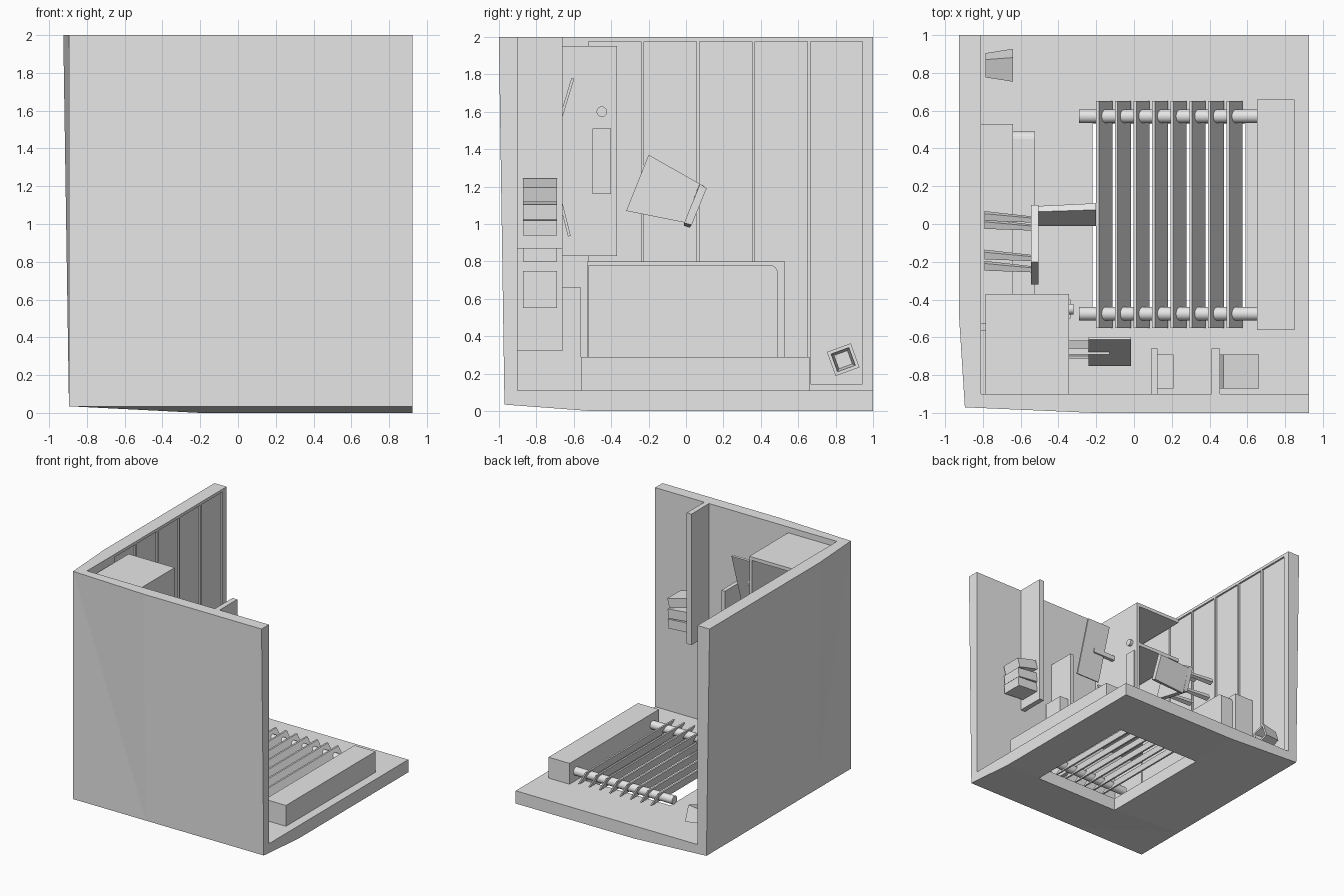
import bpy, bmesh, math
from mathutils import Vector, Matrix

old = bpy.data.objects.get("Cube")
if old:
    bpy.data.objects.remove(old, do_unlink=True)

mat = bpy.data.materials.new("plain_grey")
mat.use_nodes = True
GREY = (0.8, 0.8, 0.8, 1)
mat.diffuse_color = GREY
mat.node_tree.nodes["Principled BSDF"].inputs["Base Color"].default_value = GREY


def finish(bm, name):
    bmesh.ops.recalc_face_normals(bm, faces=bm.faces)
    me = bpy.data.meshes.new(name)
    bm.to_mesh(me)
    bm.free()
    me.materials.append(mat)
    ob = bpy.data.objects.new(name, me)
    bpy.context.scene.collection.objects.link(ob)
    return ob


def box(name, x, y, z, rot=None):
    """Box from ranges, optionally turned about its centre."""
    bm = bmesh.new()
    bmesh.ops.create_cube(bm, size=1)
    size = Vector((x[1] - x[0], y[1] - y[0], z[1] - z[0]))
    mid = Vector((x[0] + x[1], y[0] + y[1], z[0] + z[1])) / 2
    turn = Matrix.Rotation(math.radians(rot[0]), 4, rot[1]) if rot else Matrix()
    bm.transform(Matrix.Translation(mid) @ turn @ Matrix.Diagonal(size).to_4x4())
    return finish(bm, name)


def prism(name, outline, x0, x1, end=None):
    """Prism along x from a (y, z) outline; end gives another far outline."""
    bm = bmesh.new()
    a = [bm.verts.new((x0, y, z)) for y, z in outline]
    b = [bm.verts.new((x1, y, z)) for y, z in (end or outline)]
    bm.faces.new(a)
    bm.faces.new(b)
    for i in range(len(a)):
        j = (i + 1) % len(a)
        bm.faces.new((a[i], a[j], b[j], b[i]))
    return finish(bm, name)


def rod(name, x0, x1, y, z, r):
    bm = bmesh.new()
    bmesh.ops.create_cone(bm, cap_ends=True, segments=20, radius1=r, radius2=r, depth=x1 - x0)
    bm.transform(Matrix.Translation(((x0 + x1) / 2, y, z)) @ Matrix.Rotation(math.pi / 2, 4, 'Y'))
    for f in bm.faces:
        f.smooth = len(f.verts) == 4
    return finish(bm, name)


def square(cy, cz, half, deg):
    return [(cy + half * 1.414 * math.cos(math.radians(deg + 45 + 90 * i)),
             cz + half * 1.414 * math.sin(math.radians(deg + 45 + 90 * i))) for i in range(4)]


def cut(target, cutter):
    m = target.modifiers.new("cut", 'BOOLEAN')
    m.operation = 'DIFFERENCE'
    m.solver = 'EXACT'
    m.object = cutter
    cutter.hide_render = True
    cutter.hide_viewport = True
    cutter.display_type = 'WIRE'


# Room shell: solid block with slightly worn outer edges
X0, X1 = -0.925, 0.925
bm = bmesh.new()
bmesh.ops.create_cube(bm, size=1)
bm.transform(Matrix.Translation((0, 0, 1)) @ Matrix.Diagonal((X1 - X0, 2, 2, 1)))
for co, no in (((-0.2, 0, 0), (1, 0, 0)), ((0, -0.5, 0), (0, 1, 0))):
    bmesh.ops.bisect_plane(bm, geom=bm.verts[:] + bm.edges[:] + bm.faces[:], plane_co=co, plane_no=no)
for v in bm.verts:
    low = [v.co.x < X0 + 0.001, v.co.y < -0.999, v.co.z < 0.001]
    if sum(low) > 1:
        v.co += Vector((0.03 * low[0], 0.03 * low[1], 0.035 * low[2]))
bmesh.ops.triangulate(bm, faces=bm.faces)
shell = finish(bm, "room_shell")
cut(shell, box("room_space_cutter", (-0.81, 2), (-0.9, 2), (0.11, 3)))
cut(shell, box("floor_hole_cutter", (-0.22, 0.59), (-0.51, 0.53), (-1, 0.5)))

# Recessed wall panels
for i in range(5):
    y = -0.52 + 0.296 * i
    cut(shell, box("panel_cutter", (-0.825, -0.7), (y, y + 0.28), (0.145, 1.975)))

# Slatted grate on two rods
for y in (-0.475, 0.57):
    rod("grate_rod", -0.29, 0.65, y, 0.19, 0.036)
for i in range(8):
    x = -0.2 + 0.0985 * i
    bm = bmesh.new()
    pts = [(x, 0.25), (x + 0.015, 0.25), (x + 0.085, 0.13), (x + 0.07, 0.13)]
    ends = [[bm.verts.new((px, y, pz)) for px, pz in pts] for y in (-0.55, 0.65)]
    for e in ends:
        bm.faces.new(e)
    for k in range(4):
        n = (k + 1) % 4
        bm.faces.new((ends[0][k], ends[0][n], ends[1][n], ends[1][k]))
    finish(bm, "grate_slat")
box("long_block", (0.65, 0.85), (-0.56, 0.66), (0.1, 0.29))

# Bench against the side wall
box("bench_back", (-0.82, -0.64), (-0.53, 0.53), (0.1, 0.8))
arc = [(0.45 + 0.04 * math.cos(t * math.pi / 8), 0.74 + 0.04 * math.sin(t * math.pi / 8)) for t in range(5)]
prism("bench_seat", [(-0.52, 0.1), (0.49, 0.1)] + arc + [(-0.52, 0.78)], -0.64, -0.525)
box("bench_end", (-0.82, -0.55), (-0.9, -0.56), (0.1, 0.66))

# Corner cabinet, open on one side
CY = (-0.9, -0.37)
box("cabinet_side", (-0.37, -0.345), CY, (0.83, 1.95))
for z in (0.83, 1.55, 1.92):
    box("cabinet_shelf", (-0.785, -0.37), CY, (z, z + 0.03))
box("cabinet_plate", (-0.345, -0.335), (-0.5, -0.4), (1.16, 1.51))
rod("cabinet_knob", -0.35, -0.32, -0.45, 1.6, 0.028)
box("panel_arm", (-0.35, -0.13), (-0.69, -0.66), (1.53, 1.57))
box("upper_tilted_panel", (-0.24, -0.015), (-0.682, -0.667), (1.31, 1.79), (-17, 'X'))
box("lower_tilted_panel", (-0.345, -0.2), (-0.672, -0.657), (0.93, 1.27), (14, 'X'))

# Upright shelves with books
SY, BY = (-0.91, -0.66), (-0.87, -0.69)
box("tall_shelf", (0.41, 0.455), SY, (0.87, 2.0))
box("short_shelf", (0.09, 0.125), SY, (0.32, 1.42))
for z, tilt in ((0.945, 4), (1.035, 6), (1.14, 14)):
    box("stacked_book", (0.46, 0.655), BY, (z, z + 0.08), (tilt, 'Y'))
for z0, z1 in ((0.55, 0.75), (0.8, 1.0)):
    box("shelf_book", (0.12, 0.21), BY, (z0, z1))

# Chair lying against the side wall
prism("chair_seat", [(-0.2, 1.37), (-0.32, 1.07), (0.03, 1.0), (0.1, 1.2)], -0.545, -0.505)
prism("chair_back", [(-0.01, 1.005), (0.03, 0.995), (0.11, 1.19), (0.075, 1.215)], -0.2, -0.51,
      [(-0.01, 0.99), (0.02, 0.98), (0.095, 1.185), (0.065, 1.2)])
for y, z in ((-0.19, 1.3), (-0.26, 1.1), (0.0, 1.05), (0.05, 1.18)):
    prism("chair_leg", square(y * 0.85, z, 0.02, 20), -0.79, -0.52, square(y * 0.85 - 0.02, z, 0.012, 20))

# Square tapered pot tipped on its side
pot = prism("pot", square(0.84, 0.275, 0.05, 20), -0.785, -0.64, square(0.84, 0.275, 0.068, 20))
cut(pot, prism("pot_cutter", square(0.84, 0.275, 0.038, 20), -0.75, -0.6, square(0.84, 0.275, 0.055, 20)))
